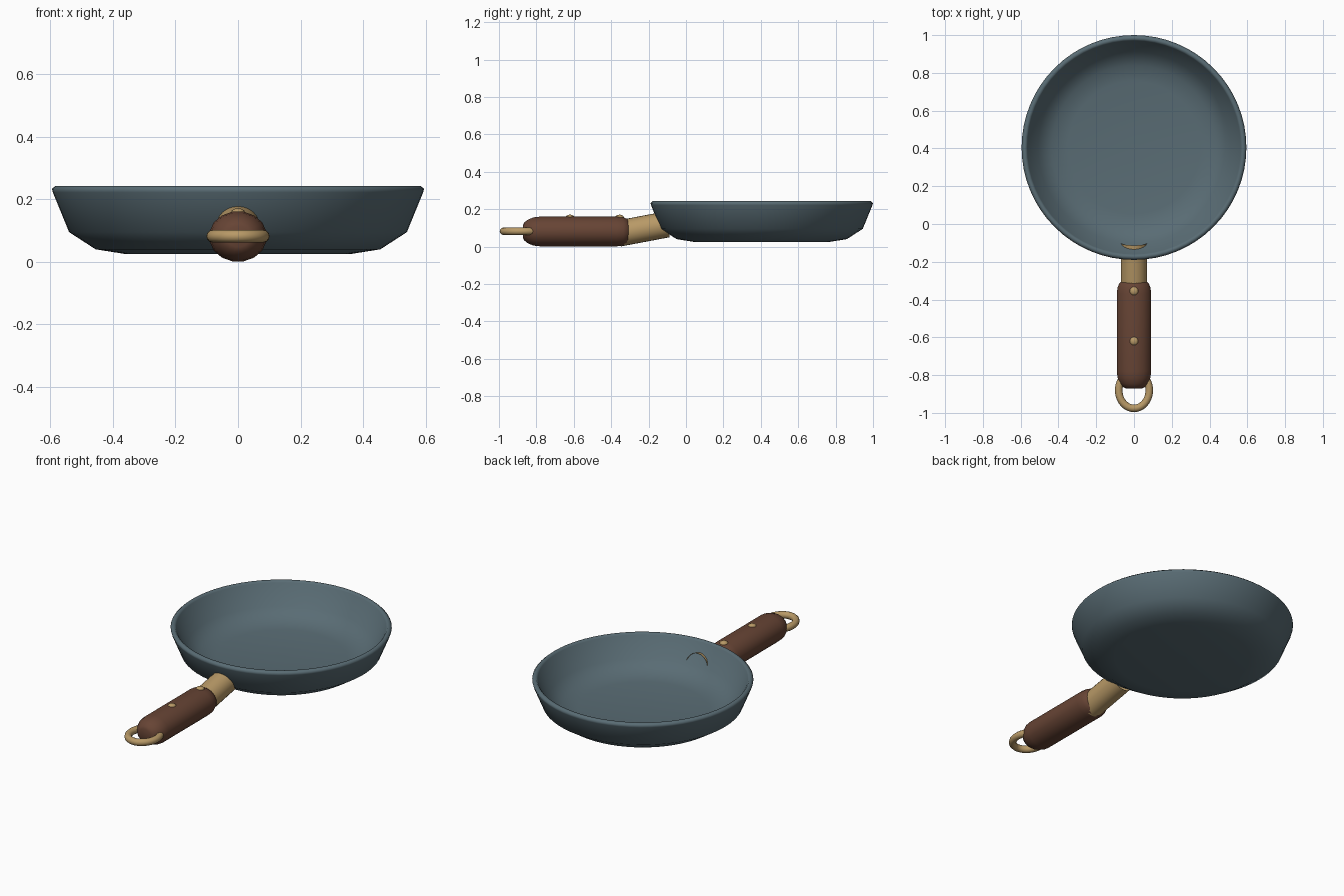
import bpy, bmesh, math
from mathutils import Vector

cube = bpy.data.objects.get("Cube")
if cube:
    bpy.data.objects.remove(cube, do_unlink=True)


def material(name, rgb):
    m = bpy.data.materials.new(name)
    m.use_nodes = True
    col = (*rgb, 1)
    m.diffuse_color = col
    m.node_tree.nodes["Principled BSDF"].inputs["Base Color"].default_value = col
    return m


iron = material("blue grey iron", (0.10, 0.15, 0.175))
wood = material("brown wood", (0.135, 0.058, 0.035))
brass = material("brass", (0.48, 0.32, 0.135))


def rings_object(name, rings, mat, angle, close_u=False, cap=False):
    """Skin a list of equal-length point loops into a smooth surface."""
    bm = bmesh.new()
    loops = [[bm.verts.new(p) for p in ring] for ring in rings]
    pairs = list(zip(loops, loops[1:]))
    if close_u:
        pairs.append((loops[-1], loops[0]))
    for a, b in pairs:
        for i in range(len(a)):
            j = (i + 1) % len(a)
            bm.faces.new((a[i], a[j], b[j], b[i]))
    if cap:
        bm.faces.new(loops[0])
        bm.faces.new(loops[-1])
    bmesh.ops.recalc_face_normals(bm, faces=bm.faces)
    me = bpy.data.meshes.new(name)
    bm.to_mesh(me)
    bm.free()
    ob = bpy.data.objects.new(name, me)
    bpy.context.collection.objects.link(ob)
    me.materials.append(mat)
    bpy.ops.object.select_all(action='DESELECT')
    ob.select_set(True)
    bpy.context.view_layer.objects.active = ob
    bpy.ops.object.shade_smooth_by_angle(angle=math.radians(angle))
    return ob


def circle(n, phase=0.0):
    return [(math.cos(math.tau * (i + phase) / n), math.sin(math.tau * (i + phase) / n))
            for i in range(n)]


# Pan body: lathed wall with a rounded foot and a thin rim
profile = [(0.02, 0.025), (0.36, 0.025), (0.455, 0.04), (0.54, 0.095), (0.592, 0.222),
           (0.595, 0.233), (0.584, 0.243), (0.572, 0.243), (0.565, 0.234),
           (0.507, 0.118), (0.435, 0.07), (0.35, 0.055), (0.02, 0.055)]
rings_object("pan_body", [[(r * c, 0.405 + r * s, z) for c, s in circle(64)]
                          for r, z in profile], iron, 75, cap=True)

# Wooden grip: slightly flattened rod with rounded ends
grip = [(-0.872, 0.42), (-0.865, 0.6), (-0.845, 0.8), (-0.815, 0.95), (-0.78, 1),
        (-0.37, 1), (-0.335, 0.95), (-0.312, 0.84), (-0.302, 0.65)]
rings_object("handle_grip", [[(0.093 * k * c, y, 0.081 + 0.081 * k * s)
                              for c, s in circle(16, 0.5)] for y, k in grip],
             wood, 50, cap=True)

# Collar: open tube rising from the grip through the pan wall
start, end = Vector((0, -0.36, 0.07)), Vector((0, -0.10, 0.119))
axis = (end - start).normalized()
up = Vector((1, 0, 0)).cross(axis)
rings_object("handle_collar", [[p + 0.07 * (c * Vector((1, 0, 0)) + s * up)
                                for c, s in circle(24)] for p in (start, end)], brass, 40)

# Hanging loop: oval ring half sunk into the grip end
loop = []
for c, s in circle(40):
    out = Vector((c, s, 0))
    mid = Vector((0.081 * c, -0.88 + 0.096 * s, 0.082))
    loop.append([mid + 0.02 * (a * out + b * Vector((0, 0, 1))) for a, b in circle(12)])
rings_object("hanging_loop", loop, brass, 60, close_u=True)

# Rivets: flattened domes along the top of the grip
for name, y in (("front_rivet", -0.62), ("rear_rivet", -0.355)):
    bpy.ops.mesh.primitive_uv_sphere_add(segments=16, ring_count=8, radius=1,
                                         location=(0, y, 0.157))
    ob = bpy.context.object
    ob.name = name
    ob.scale = (0.023, 0.023, 0.014)
    ob.data.materials.append(brass)
    bpy.ops.object.shade_smooth_by_angle(angle=math.radians(60))
